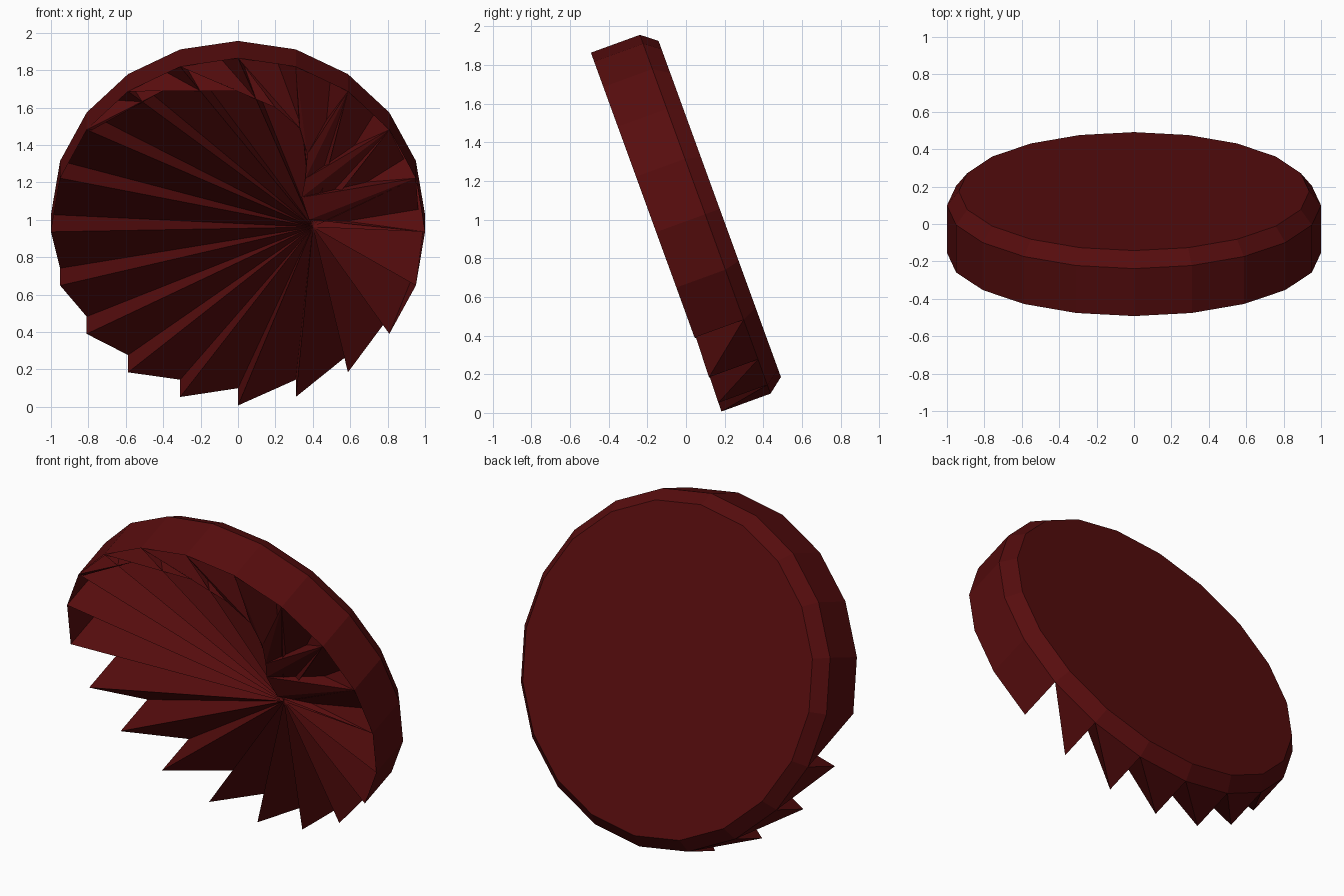
import bpy, bmesh
from math import sin, cos, radians

if "Cube" in bpy.data.objects:
    bpy.data.objects.remove(bpy.data.objects["Cube"])

N = 20
TILT = radians(20)
FRONT, MID, BACK = 0.175, 0.445, 0.525    # depths along the disc axis
CU = 0.932                                # disc centre height in the disc plane

red = bpy.data.materials.new("dark_red")
red.diffuse_color = (0.095, 0.0038, 0.0042, 1)
red.use_nodes = True
red.node_tree.nodes["Principled BSDF"].inputs["Base Color"].default_value = red.diffuse_color


def place(x, u, d):
    """Disc plane coordinates to the tilted world position."""
    return (x, d * cos(TILT) - u * sin(TILT), d * sin(TILT) + u * cos(TILT))


def rim(deg, r, d):
    a = radians(deg)
    return place(r * cos(a), CU + 0.988 * r * sin(a), d)


def finish(bm, name):
    me = bpy.data.meshes.new(name)
    bm.to_mesh(me)
    bm.free()
    me.materials.append(red)
    ob = bpy.data.objects.new(name, me)
    bpy.context.collection.objects.link(ob)
    return ob


# Toothed disc: flat back, chamfer, sawtooth wall, corrugated front fan
bm = bmesh.new()
step = 360 / N
back = [bm.verts.new(rim(i * step, 0.937, BACK)) for i in range(N)]
base = [bm.verts.new(rim(i * step, 1, MID)) for i in range(N)]
tip = [bm.verts.new(rim(i * step, 1, FRONT)) for i in range(N)]
apex = bm.verts.new(place(0.40, 0.95, 0.20))
bm.faces.new(back[::-1])
for i in range(N):
    j = (i + 1) % N
    bm.faces.new((back[i], back[j], base[j], base[i]))
    bm.faces.new((base[i], base[j], tip[i]))
    bm.faces.new((tip[i], base[j], apex))
    bm.faces.new((base[i], tip[i], apex))
# Closed gaps between the upper teeth
for i in range(-2, 10):
    bm.faces.new((tip[i], base[i + 1], tip[i + 1]))
finish(bm, "toothed_disc")

# Overhanging lip: upper teeth folded in towards a curved inner edge (x, front z)
inner = [(-0.78, 1.48), (-0.40, 1.69), (0.0, 1.69), (0.20, 1.60), (0.33, 1.49),
         (0.37, 1.35), (0.36, 1.22), (0.34, 1.12), (0.38, 1.0)]
bm = bmesh.new()
prev = None
for k, (x, z) in enumerate(inner):
    deg = 144 - 18 * k
    d = 0.18
    t = bm.verts.new(rim(deg, 1, FRONT))
    m = bm.verts.new(rim(deg, 0.97, 0.30))
    e = bm.verts.new(place(x, (z - d * sin(TILT)) / cos(TILT), d))
    if prev:
        pt, pe = prev
        bm.faces.new((pt, pe, e))
        bm.faces.new((pt, e, m))
        bm.faces.new((m, e, t))
    prev = t, e
finish(bm, "front_lip")
